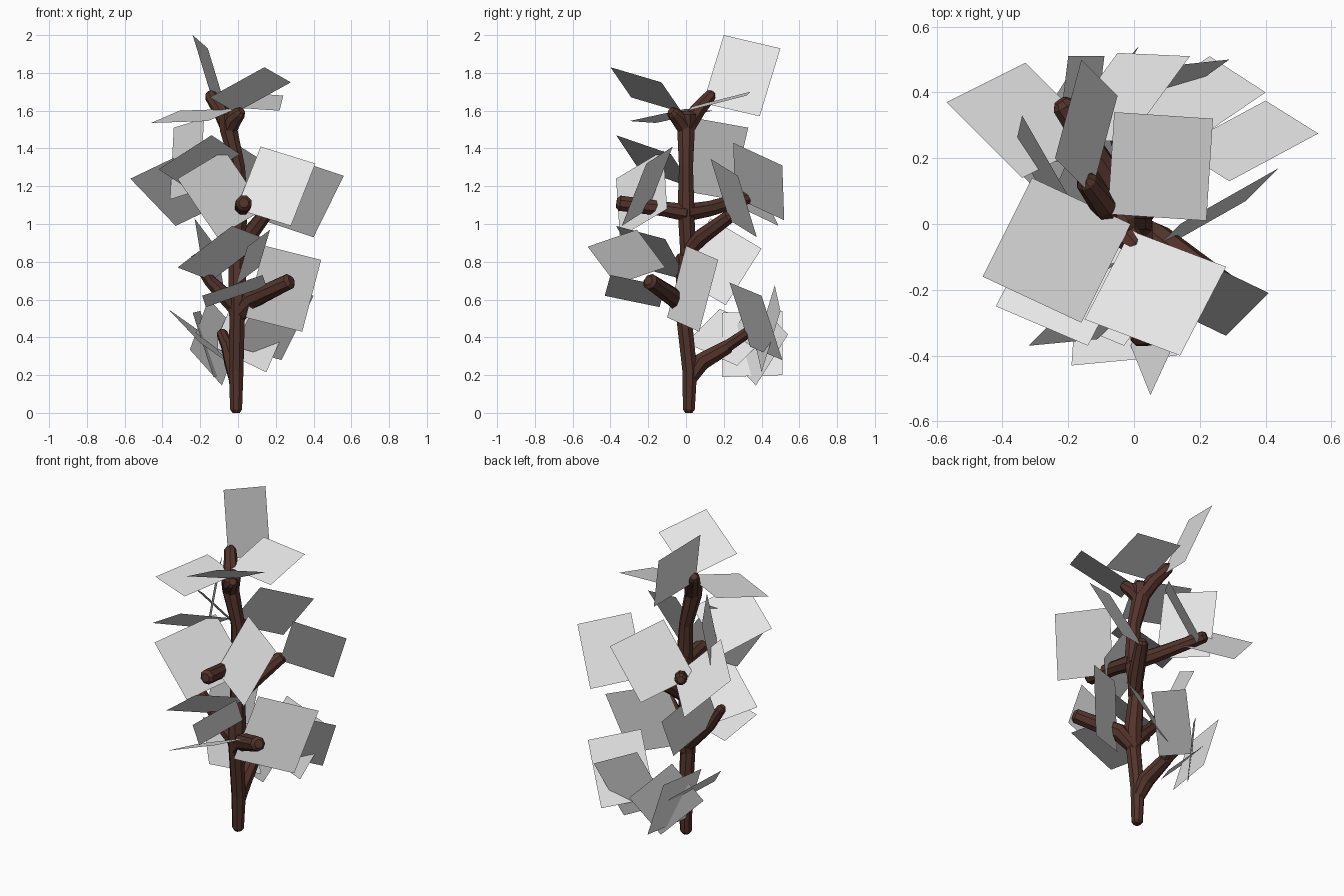
import bpy, math
from mathutils import Vector


def material(name, rgb):
    m = bpy.data.materials.new(name)
    m.diffuse_color = (*rgb, 1)
    return m


bark = material("dark brown bark", (0.085, 0.033, 0.024))
leaf_grey = material("pale grey leaf", (0.8, 0.8, 0.8))


def add_mesh(name, verts, faces, mat):
    me = bpy.data.meshes.new(name)
    me.from_pydata(verts, [], faces)
    me.materials.append(mat)
    ob = bpy.data.objects.new(name, me)
    bpy.context.collection.objects.link(ob)


def limb(name, pts, sides=8):
    """Eight-sided tube through (x, y, z, radius) points, with bevelled ends."""
    p = [Vector(q[:3]) for q in pts]
    r = [q[3] for q in pts]
    a, b = (p[1] - p[0]).normalized(), (p[-1] - p[-2]).normalized()
    p = [p[0] - a * 0.018] + p + [p[-1] + b * 0.018]
    r = [r[0] * 0.6] + r + [r[-1] * 0.6]
    verts, faces, n = [], [], len(p)
    ref = Vector((1, 0, 0)) if abs((p[-1] - p[0]).normalized().x) < 0.8 else Vector((0, 1, 0))
    for i in range(n):
        t = (p[min(i + 1, n - 1)] - p[max(i - 1, 0)]).normalized()
        s = (ref - t * ref.dot(t)).normalized()
        w = t.cross(s)
        for k in range(sides):
            g = math.tau * (k + 0.5) / sides
            verts.append(p[i] + (s * math.cos(g) + w * math.sin(g)) * r[i])
    for i in range(n - 1):
        for k in range(sides):
            j = (k + 1) % sides
            faces.append((i * sides + k, i * sides + j, (i + 1) * sides + j, (i + 1) * sides + k))
    faces.append(tuple(reversed(range(sides))))
    faces.append(tuple(range((n - 1) * sides, n * sides)))
    add_mesh(name, verts, faces, bark)


def leaves(name, cards):
    """Flat four-sided leaves: a corner and its two edges."""
    verts, faces = [], []
    for p, u, v in cards:
        p, u, v = Vector(p), Vector(u), Vector(v)
        i = len(verts)
        verts += [p, p + u, p + u + v, p + v]
        faces.append((i, i + 1, i + 2, i + 3))
    add_mesh(name, verts, faces, leaf_grey)


# Trunk with its forked top
limb("trunk", [(-.01, .015, .018, .034), (-.01, .02, .22, .042), (-.005, -.01, .5, .044),
               (0, -.01, .6, .055), (-.01, .01, .85, .044), (.01, 0, 1.08, .048),
               (0, 0, 1.3, .04), (-.05, 0, 1.5, .05), (-.05, 0, 1.58, .058)])
limb("top_fork_back", [(-.045, 0, 1.5, .045), (-.09, .06, 1.6, .044), (-.145, .13, 1.68, .034)])
limb("top_fork_front", [(-.05, 0, 1.5, .045), (-.02, -.04, 1.56, .044), (.01, -.07, 1.59, .034)])

# Side branches
limb("low_back_branch", [(-.01, .01, .16, .035), (-.025, .08, .27, .05), (-.05, .22, .35, .04)])
limb("low_back_twig_right", [(-.05, .2, .34, .035), (0, .33, .43, .03)])
limb("low_back_twig_left", [(-.05, .2, .34, .035), (-.085, .32, .42, .03)])
limb("right_front_branch", [(-.01, 0, .5, .04), (.07, -.05, .6, .052), (.27, -.19, .695, .044)])
limb("left_branch", [(0, 0, .53, .035), (-.06, -.01, .61, .045), (-.15, -.02, .7, .034),
                     (-.225, -.03, .82, .028)])
limb("back_right_branch", [(0, 0, .84, .035), (.05, .08, .93, .046), (.135, .23, 1.04, .038)])
limb("front_branch", [(.01, 0, 1.06, .05), (.02, -.12, 1.08, .042), (.03, -.35, 1.11, .044)])
limb("back_left_branch", [(.01, 0, 1.06, .05), (-.06, .12, 1.08, .044), (-.215, .36, 1.15, .036)])

# Leaf clusters
leaves("top_leaves", [
    ((-.24, .2, 2), (.08, .3, -.07), (.11, -.11, -.36)),
    ((.14, -.4, 1.83), (.14, .27, -.08), (-.29, .11, -.16)),
    ((.22, .01, 1.6), (.02, .31, .08), (-.3, .02, .02)),
    ((-.46, -.16, 1.535), (.3, -.14, .01), (.15, .3, .065))])
leaves("upper_back_leaves", [
    ((-.34, .33, 1.51), (.16, -.28, .05), (-.02, -.09, -.38)),
    ((-.57, .37, 1.24), (.24, .12, -.25), (.23, -.23, .11)),
    ((.17, .51, 1.31), (-.19, -.26, .12), (-.22, .01, -.29))])
leaves("upper_front_leaves", [
    ((-.14, -.37, 1.47), (.15, .29, -.1), (-.28, .12, -.18)),
    ((-.32, -.37, 1.24), (.25, .25, .15), (.21, .02, -.31)),
    ((.12, -.07, 1.41), (.29, -.14, -.09), (-.13, -.13, -.33))])
leaves("back_right_leaves", [
    ((.56, .275, 1.255), (-.16, .1, -.325), (-.27, -.145, .09)),
    ((-.23, .13, 1.03), (.12, .27, -.16), (.05, -.19, -.3))])
leaves("middle_front_leaves", [
    ((.44, .17, .81), (-.3, -.17, .075), (-.1, -.1, -.38)),
    ((-.03, -.37, .99), (-.29, .12, -.22), (.18, .26, -.07)),
    ((-.19, -.43, .62), (.32, .03, .11), (.02, .29, -.06)),
    ((.05, -.52, .88), (.12, .26, .09), (-.06, .15, -.2))])
leaves("low_back_leaves", [
    ((.4, .4, .62), (-.17, .11, -.34), (-.25, -.17, .07)),
    ((.15, .4, .215), (.14, .1, .325), (-.28, -.03, .135)),
    ((-.37, .18, .55), (.17, .27, -.12), (.17, -.18, -.18)),
    ((-.2, .51, .54), (.11, 0, -.34), (-.04, -.32, -.01)),
    ((-.085, .37, .145), (-.17, -.18, .19), (.1, .17, .27))])
